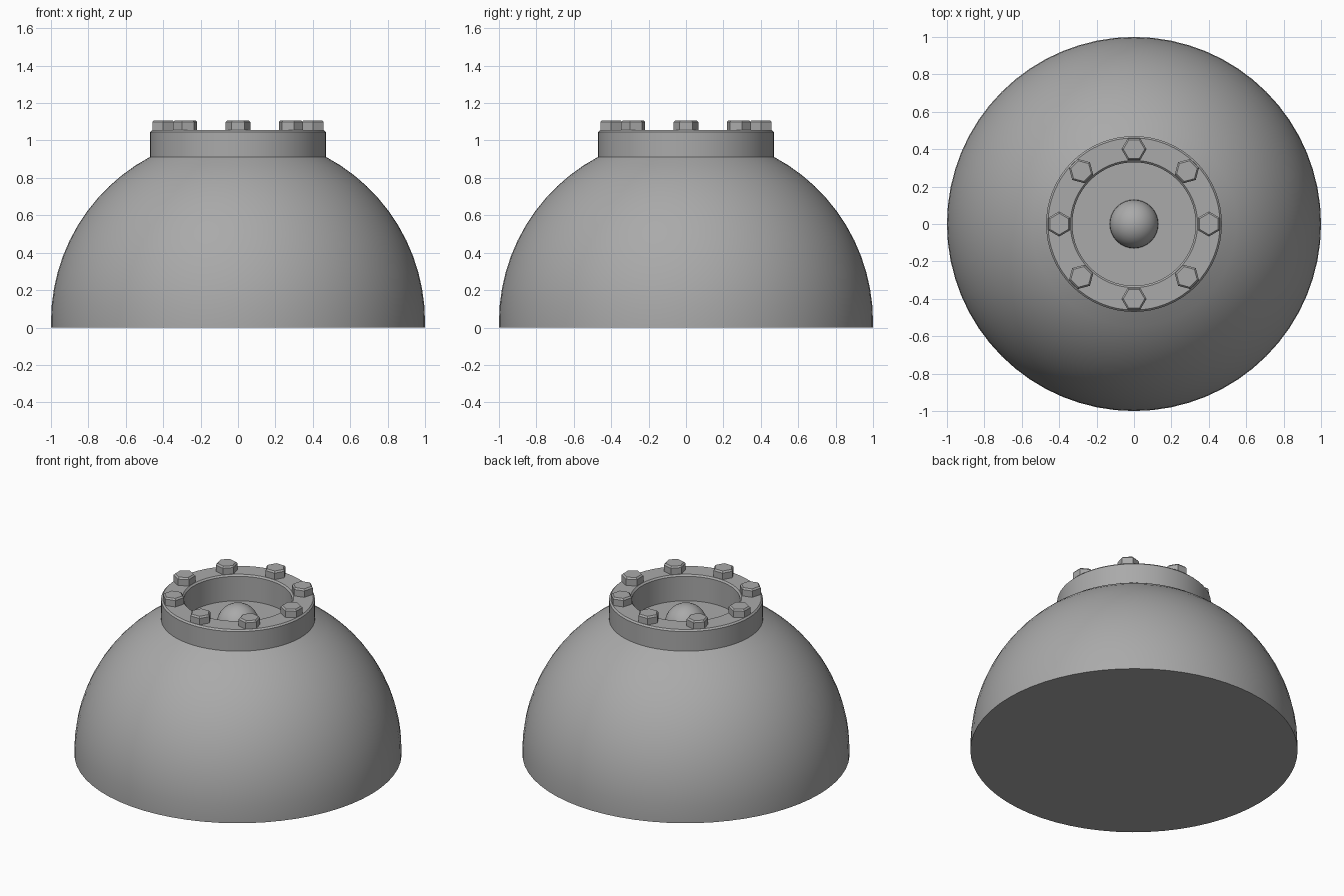
import bpy, bmesh, math
from mathutils import Matrix

cube = bpy.data.objects.get("Cube")
if cube:
    bpy.data.objects.remove(cube)

grey = bpy.data.materials.new("plain grey")
grey.use_nodes = True
colour = (0.4, 0.4, 0.4, 1)
grey.diffuse_color = colour
grey.node_tree.nodes["Principled BSDF"].inputs["Base Color"].default_value = colour


def make_object(name, bm):
    bmesh.ops.remove_doubles(bm, verts=bm.verts, dist=0.0001)
    bmesh.ops.recalc_face_normals(bm, faces=bm.faces)
    mesh = bpy.data.meshes.new(name)
    bm.to_mesh(mesh)
    bm.free()
    mesh.materials.append(grey)
    obj = bpy.data.objects.new(name, mesh)
    bpy.context.collection.objects.link(obj)
    bpy.ops.object.select_all(action="DESELECT")
    obj.select_set(True)
    bpy.context.view_layer.objects.active = obj
    bpy.ops.object.shade_smooth_by_angle(angle=math.radians(30))
    return obj


def lathe(name, profile, steps=64, closed=False):
    bm = bmesh.new()
    verts = [bm.verts.new((r, 0, z)) for r, z in profile]
    pairs = list(zip(verts, verts[1:]))
    if closed:
        pairs.append((verts[-1], verts[0]))
    edges = [bm.edges.new(p) for p in pairs]
    bmesh.ops.spin(bm, geom=verts + edges, cent=(0, 0, 0), axis=(0, 0, 1),
                   angle=math.tau, steps=steps, use_duplicate=False)
    return make_object(name, bm)


# Dome with a short skirt, cut flat where the recess floor sits
SKIRT, RING_R, HOLE_R, FLOOR, TOP = 0.03, 0.47, 0.33, 0.88, 1.055
end = math.acos(RING_R)
arc = [(math.cos(end * i / 12), SKIRT + math.sin(end * i / 12)) for i in range(13)]
lathe("dome", [(0, 0), (1, 0)] + arc + [(RING_R - 0.02, FLOOR), (0, FLOOR)])

# Collar ring with chamfered rims
c = 0.01
lathe("collar", [(HOLE_R, FLOOR - 0.02), (RING_R, FLOOR - 0.02), (RING_R, TOP - c),
                 (RING_R - c, TOP), (HOLE_R + c, TOP), (HOLE_R, TOP - c)], closed=True)

# Ball in the middle of the recess
bm = bmesh.new()
bmesh.ops.create_uvsphere(bm, u_segments=32, v_segments=16, radius=0.13,
                          matrix=Matrix.Translation((0, 0, FLOOR)))
make_object("centre_ball", bm)

# Eight hexagonal bolt heads, one flat facing outwards
BOLT_R, BOLT_TOP = 0.067, 1.108
for i in range(8):
    bolt = lathe(f"bolt_{i + 1}", [(0, TOP - c), (BOLT_R, TOP - c), (BOLT_R, BOLT_TOP - c),
                                   (BOLT_R - c, BOLT_TOP), (0, BOLT_TOP)], steps=6)
    angle = math.tau * i / 8
    bolt.location = (0.4 * math.cos(angle), 0.4 * math.sin(angle), 0)
    bolt.rotation_euler.z = angle + math.pi / 6
